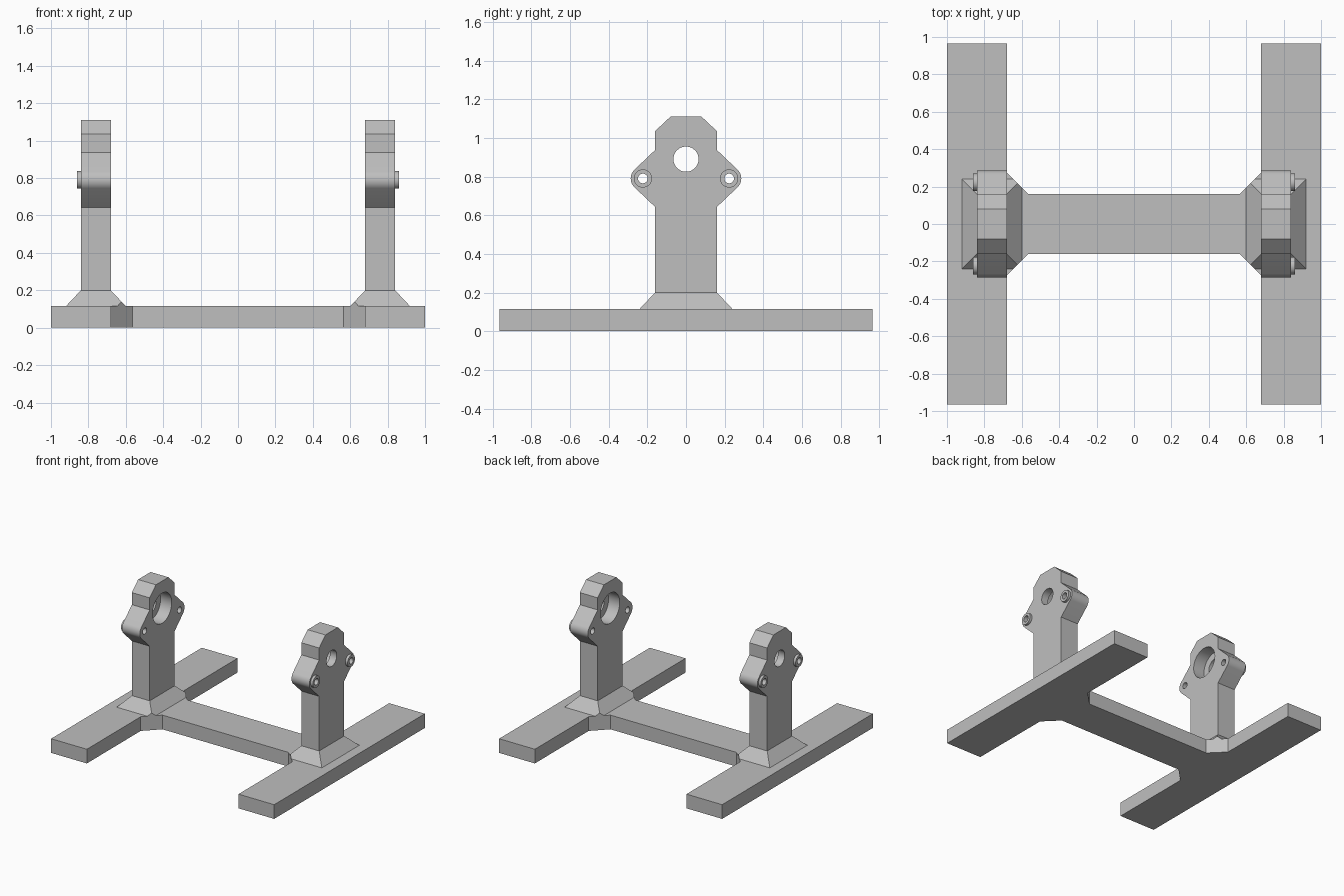
import bpy, bmesh
from math import pi, cos, sin, radians
from mathutils import Matrix, Vector

if "Cube" in bpy.data.objects:
    bpy.data.objects.remove(bpy.data.objects["Cube"], do_unlink=True)

GREY = (0.52, 0.52, 0.52, 1)
grey = bpy.data.materials.new("plain grey")
grey.use_nodes = True
grey.diffuse_color = GREY
grey.node_tree.nodes["Principled BSDF"].inputs["Base Color"].default_value = GREY

FOOT_IN, FOOT_OUT, FOOT_LEN, BASE_H = 0.68, 1.0, 0.965, 0.115
BEAM, GUSSET = 0.16, 0.115
POST_OUT, POST_W, SKIRT = 0.84, 0.16, 0.08
BORE_Z, EAR_Y, EAR_Z, EAR_R = 0.89, 0.223, 0.79, 0.063


def finish(name, bm):
    bmesh.ops.recalc_face_normals(bm, faces=bm.faces)
    mesh = bpy.data.meshes.new(name)
    bm.to_mesh(mesh)
    bm.free()
    mesh.materials.append(grey)
    obj = bpy.data.objects.new(name, mesh)
    bpy.context.collection.objects.link(obj)
    return obj


def prism(name, outline, start, end, axis):
    """Extrude a flat outline along x (outline is y, z) or z (outline is x, y)."""
    bm = bmesh.new()
    place = (lambda a, b, d: (d, a, b)) if axis == "x" else (lambda a, b, d: (a, b, d))
    face = bm.faces.new([bm.verts.new(place(a, b, start)) for a, b in outline])
    extruded = bmesh.ops.extrude_face_region(bm, geom=[face])["geom"]
    verts = [g for g in extruded if isinstance(g, bmesh.types.BMVert)]
    bmesh.ops.translate(bm, verts=verts, vec=place(0, 0, end - start))
    return finish(name, bm)


def rod(name, y, z, radius, start, end):
    outline = [(y + radius * cos(2 * pi * i / 48), z + radius * sin(2 * pi * i / 48))
               for i in range(48)]
    return prism(name, outline, start, end, "x")


def drill(obj, cutters):
    bpy.context.view_layer.objects.active = obj
    for cutter in cutters:
        cutter.hide_render = True
        mod = obj.modifiers.new("hole", "BOOLEAN")
        mod.operation, mod.solver, mod.object = "DIFFERENCE", "EXACT", cutter
        bpy.ops.object.modifier_apply(modifier=mod.name)


def smooth(obj):
    bpy.ops.object.select_all(action="DESELECT")
    obj.select_set(True)
    bpy.context.view_layer.objects.active = obj
    bpy.ops.object.shade_smooth_by_angle(angle=radians(30))


# H-shaped base: two feet, cross beam and corner gussets in one outline
corner = [(FOOT_IN - GUSSET, BEAM), (FOOT_IN, BEAM + GUSSET),
          (FOOT_IN, FOOT_LEN), (FOOT_OUT, FOOT_LEN)]
right_half = corner + [(x, -y) for x, y in reversed(corner)]
base = prism("base_frame", right_half + [(-x, -y) for x, y in right_half], 0, BASE_H, "z")

# Post outline with rounded ears and chamfered head
half = [(POST_W, 0.1), (POST_W, EAR_Z - 0.147)]
half += [(EAR_Y + EAR_R * cos(a), EAR_Z + EAR_R * sin(a))
         for a in (radians(-45 + 90 * i / 12) for i in range(13))]
half += [(POST_W, EAR_Z + 0.147), (POST_W, 1.035), (0.08, 1.11)]
post_outline = half + [(-y, z) for y, z in reversed(half)]


def make_skirt(name):
    """Sloped collar at the post foot, trimmed flush with the gussets."""
    bm = bmesh.new()
    bmesh.ops.create_cube(bm, size=1)
    middle = (FOOT_IN + POST_OUT) / 2
    for v in bm.verts:
        top = v.co.z > 0
        spread = 0 if top else SKIRT
        v.co = Vector((middle + 2 * v.co.x * ((POST_OUT - FOOT_IN) / 2 + spread),
                       2 * v.co.y * (POST_W + spread), 0.2 if top else BASE_H))
    for s in (1, -1):
        cut = bmesh.ops.bisect_plane(
            bm, geom=bm.verts[:] + bm.edges[:] + bm.faces[:],
            plane_co=(FOOT_IN, s * (BEAM + GUSSET), 0), plane_no=(-1, s, 0), clear_outer=True)
        rim = [g for g in cut["geom_cut"] if isinstance(g, bmesh.types.BMEdge)]
        bmesh.ops.holes_fill(bm, edges=rim)
    return finish(name, bm)


for side, turn in (("left", 0), ("right", pi)):
    # Bearing post with a through bore and a wide recess on the inner face
    post = prism(side + "_post", post_outline, FOOT_IN, POST_OUT, "x")
    bolts = [rod("bolt_cutter", s * EAR_Y, EAR_Z, 0.025, 0.6, 0.95) for s in (1, -1)]
    bores = [rod("bore_cutter", 0, BORE_Z, 0.065, 0.6, 0.95),
             rod("recess_cutter", 0, BORE_Z, 0.122, 0.6, FOOT_IN + 0.1)]
    drill(post, bolts + bores)
    parts = [post, make_skirt(side + "_post_skirt")]

    # Raised rings around the bolt holes on the outer face
    for s, end, bolt in ((1, "back", bolts[0]), (-1, "front", bolts[1])):
        boss = rod(f"{side}_{end}_bolt_boss", s * EAR_Y, EAR_Z, 0.047, POST_OUT, 0.86)
        drill(boss, [bolt])
        parts.append(boss)

    for part in parts:
        part.data.transform(Matrix.Rotation(turn, 4, "Z"))
        if "skirt" not in part.name:
            smooth(part)
    for cutter in bolts + bores:
        bpy.data.objects.remove(cutter, do_unlink=True)
